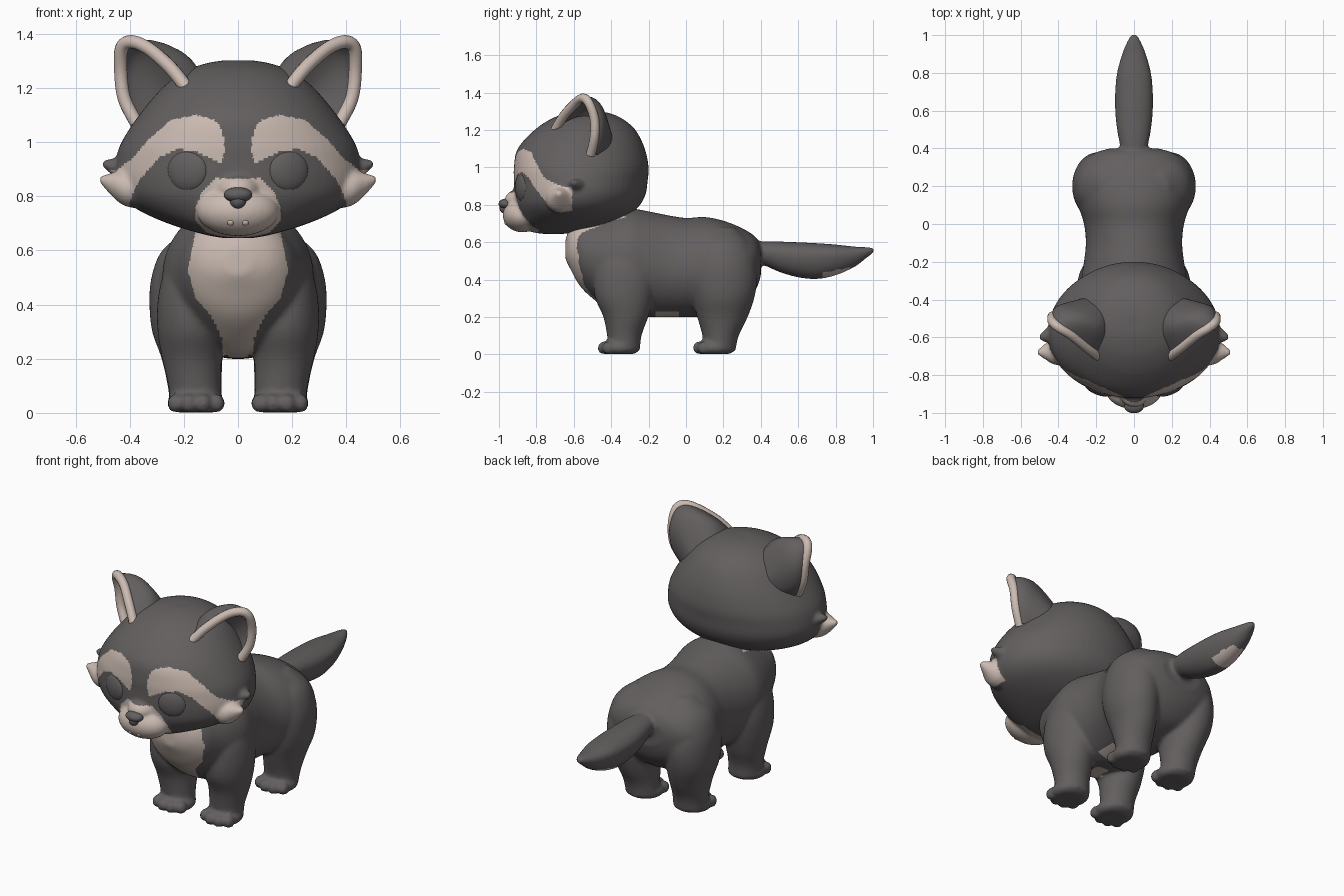
import bpy, bmesh, math
from mathutils import Vector, Matrix

if "Cube" in bpy.data.objects:
    bpy.data.objects.remove(bpy.data.objects["Cube"])


def material(name, rgb):
    m = bpy.data.materials.new(name)
    m.diffuse_color = (*rgb, 1)
    m.use_nodes = True
    m.node_tree.nodes["Principled BSDF"].inputs["Base Color"].default_value = m.diffuse_color
    return m


DARK = material("charcoal fur", (0.125, 0.114, 0.115))
CREAM = material("cream fur", (0.60, 0.50, 0.445))


def spline(pts, steps):
    """Smooth curve through points of any dimension."""
    p = [pts[0]] + list(pts) + [pts[-1]]
    out = []
    for i in range(1, len(p) - 2):
        for s in range(steps):
            t = s / steps
            out.append(tuple(0.5 * (2 * b + (c - a) * t + (2 * a - 5 * b + 4 * c - d) * t * t
                                    + (3 * b - a - 3 * c + d) * t ** 3)
                             for a, b, c, d in zip(*p[i - 1:i + 3])))
    return out + [tuple(pts[-1])]


def loft(bm, stations, axis, n=40, steps=5, flip=1):
    """Oval rings: position on axis, two centre values, width, upper and lower depth."""
    rings = []
    for a, c1, c2, r, up, low in spline(stations, steps):
        ring = []
        for k in range(n):
            t = 2 * math.pi * k / n
            u = c1 + r * math.cos(t)
            v = c2 + (up if math.sin(t) > 0 else low) * math.sin(t)
            co = {"x": (a, u, v), "y": (u, a, v), "z": (u, v, a)}[axis]
            ring.append(bm.verts.new((co[0] * flip, co[1], co[2])))
        rings.append(ring)
    faces = [bm.faces.new((r0[k], r0[(k + 1) % n], r1[(k + 1) % n], r1[k]))
             for r0, r1 in zip(rings, rings[1:]) for k in range(n)]
    faces += [bm.faces.new(rings[0]), bm.faces.new(rings[-1])]
    bmesh.ops.recalc_face_normals(bm, faces=faces)


def ball(bm, centre, radii, turn=0.0):
    m = Matrix.Translation(centre) @ Matrix.Rotation(turn, 4, "Z") @ Matrix.Diagonal((*radii, 1))
    bmesh.ops.create_uvsphere(bm, u_segments=32, v_segments=20, radius=1, matrix=m)


def finish(name, bm, mats):
    me = bpy.data.meshes.new(name)
    bm.to_mesh(me)
    bm.free()
    ob = bpy.data.objects.new(name, me)
    bpy.context.collection.objects.link(ob)
    for m in mats:
        me.materials.append(m)
    for p in me.polygons:
        p.use_smooth = True
    return ob


def bake(ob, mats):
    """Replace the object with a mesh of its modified result."""
    dg = bpy.context.evaluated_depsgraph_get()
    me = bpy.data.meshes.new_from_object(ob.evaluated_get(dg))
    name = ob.name
    bpy.data.objects.remove(ob)
    new = bpy.data.objects.new(name, me)
    bpy.context.collection.objects.link(new)
    me.materials.clear()
    for m in mats:
        me.materials.append(m)
    for p in me.polygons:
        p.use_smooth = True
        p.material_index = 0
    return new


def fuse(ob, voxel, rounds, is_cream):
    """Blend overlapping volumes into one skin, then paint by rule."""
    r = ob.modifiers.new("fuse", "REMESH")
    r.mode = "VOXEL"
    r.voxel_size = voxel
    s = ob.modifiers.new("soften", "SMOOTH")
    s.factor, s.iterations = 0.5, rounds
    ob = bake(ob, [DARK, CREAM])
    for p in ob.data.polygons:
        p.material_index = int(is_cream(p.center, p.normal))


def inside(x, z, poly):
    hit = False
    for (x0, z0), (x1, z1) in zip(poly, poly[1:] + poly[:1]):
        if (z0 > z) != (z1 > z) and x < (x1 - x0) * (z - z0) / (z1 - z0) + x0:
            hit = not hit
    return hit


# Head: skull, muzzle and cheek tufts
bm = bmesh.new()
loft(bm, [(.645, 0, -.70, .05, .05, .07), (.66, 0, -.68, .13, .14, .16),
          (.70, 0, -.63, .26, .24, .25), (.75, 0, -.60, .37, .30, .30),
          (.80, 0, -.59, .43, .345, .325), (.86, 0, -.58, .455, .365, .34),
          (.93, 0, -.58, .452, .375, .34), (1.0, 0, -.58, .43, .38, .34),
          (1.1, 0, -.57, .365, .35, .33), (1.2, 0, -.55, .28, .28, .26),
          (1.26, 0, -.54, .20, .20, .18), (1.29, 0, -.53, .12, .12, .11),
          (1.302, 0, -.53, .05, .05, .05)], "z", n=64)
ball(bm, (0, -.875, .745), (.152, .105, .092))
ball(bm, (0, -.885, .825), (.08, .085, .06))
for s in (-1, 1):
    loft(bm, [(.34, -.66, .82, .09, .08, .07), (.42, -.67, .83, .075, .07, .065),
              (.47, -.675, .85, .042, .035, .045), (.512, -.68, .863, .01, .01, .01)], "x", flip=s)
    loft(bm, [(.38, -.57, .89, .06, .05, .05), (.45, -.585, .905, .045, .035, .035),
              (.50, -.60, .92, .014, .012, .012)], "x", flip=s)
BROW = [(.05, .97), (.055, 1.04), (.09, 1.085), (.16, 1.10), (.25, 1.08), (.33, 1.01),
        (.39, .94), (.45, .895), (.53, .90), (.53, .76), (.40, .74), (.395, .80),
        (.36, .865), (.29, .945), (.22, .975), (.15, .965), (.06, .92)]
MUZZLE = [(-.01, .865), (.08, .865), (.13, .82), (.157, .76), (.157, .71), (.12, .67), (.08, .62), (-.01, .62)]
fuse(finish("head", bm, []), .009, 6,
     lambda c, n: (c.y < -.61 and inside(abs(c.x), c.z, BROW))
     or (c.y < -.79 and inside(abs(c.x), c.z, MUZZLE)))

# Body: trunk, legs, paws and tail
bm = bmesh.new()
loft(bm, [(-.645, 0, .56, .05, .05, .05), (-.62, 0, .56, .13, .12, .10),
          (-.57, 0, .55, .19, .17, .18), (-.5, 0, .53, .225, .20, .23),
          (-.4, 0, .50, .265, .26, .27), (-.3, 0, .50, .28, .28, .29),
          (-.2, 0, .48, .265, .285, .28), (-.1, 0, .46, .255, .285, .26),
          (0, 0, .45, .265, .28, .25), (.1, 0, .46, .295, .275, .26),
          (.2, 0, .47, .315, .245, .25), (.3, 0, .48, .295, .195, .22),
          (.37, 0, .50, .22, .13, .16), (.40, 0, .51, .13, .07, .09)], "y", n=56)
FRONT_LEG = [(.02, .155, -.33, .095, .085), (.1, .16, -.33, .097, .092), (.2, .17, -.322, .11, .12),
             (.3, .175, -.33, .122, .155), (.4, .18, -.33, .118, .165), (.5, .175, -.33, .105, .155),
             (.6, .15, -.32, .09, .12), (.68, .12, -.31, .04, .05)]
HIND_LEG = [(.02, .155, .18, .095, .085), (.1, .16, .185, .10, .097), (.2, .17, .195, .112, .135),
            (.3, .185, .20, .132, .165), (.4, .19, .20, .137, .18), (.5, .183, .20, .137, .17),
            (.6, .16, .20, .12, .14), (.68, .13, .20, .05, .06)]
for s in (-1, 1):
    for leg in (FRONT_LEG, HIND_LEG):
        loft(bm, [(*st, st[4]) for st in leg], "z", flip=s)
        y = leg[0][2]
        ball(bm, (s * .155, y - .025, .035), (.108, .105, .05))
        for dx, dy in ((-.075, -.085), (-.027, -.108), (.027, -.108), (.075, -.085)):
            ball(bm, (s * .155 + dx, y + dy, .035), (.031, .035, .036))
loft(bm, [(.34, 0, .55, .06, .05, .06), (.42, 0, .55, .075, .055, .075), (.5, 0, .54, .09, .064, .10),
          (.6, 0, .53, .10, .07, .118), (.7, 0, .53, .10, .065, .127), (.8, 0, .535, .09, .053, .112),
          (.9, 0, .54, .063, .037, .073), (.97, 0, .552, .035, .022, .033),
          (1.006, 0, .558, .012, .012, .015)], "y")
for v in bm.verts:
    v.co.z = max(v.co.z, .002)
CHEST = [(-.01, .74), (.15, .74), (.16, .65), (.185, .53), (.16, .43), (.10, .36), (.062, .28), (.05, .18), (-.01, .18)]


def body_cream(c, n):
    chest = c.y < -.12 and n.y < -.1 and inside(abs(c.x), c.z, CHEST)
    belly = -.16 < c.y < -.04 and c.z < .228
    tail = .73 < c.y < .88 and c.z < .437 + (c.y - .73) * .2
    return chest or belly or tail


fuse(finish("body", bm, []), .0105, 7, body_cream)

# Eyes
for s, side in ((-1, "left"), (1, "right")):
    bm = bmesh.new()
    ball(bm, (s * .185, -.873, .895), (.08, .033, .078), s * math.radians(20))
    finish(side + "_eye", bm, [DARK])

# Nose and small teeth
bm = bmesh.new()
ball(bm, (0, -.965, .805), (.052, .037, .028))
ball(bm, (0, -.96, .782), (.031, .037, .031))
finish("nose", bm, [DARK])
bm = bmesh.new()
for s in (-1, 1):
    ball(bm, (s * .027, -.957, .705), (.014, .014, .014))
finish("teeth", bm, [CREAM])

# Ears: cupped shell with a thick pale rim
RIM = [(.19, -.70, 1.20), (.25, -.655, 1.275), (.33, -.59, 1.345), (.395, -.55, 1.370),
       (.43, -.52, 1.345), (.433, -.49, 1.26), (.42, -.49, 1.16), (.375, -.51, 1.07)]
MID = [(.15, -.60, 1.25), (.19, -.55, 1.31), (.25, -.51, 1.345), (.31, -.48, 1.35),
       (.37, -.45, 1.31), (.40, -.44, 1.24), (.395, -.45, 1.15), (.37, -.48, 1.07)]
BASE = [(.12, -.56, 1.21), (.14, -.48, 1.22), (.17, -.44, 1.21), (.20, -.42, 1.19),
        (.24, -.40, 1.16), (.26, -.40, 1.12), (.28, -.42, 1.07), (.30, -.47, 1.04)]
for s, side in ((-1, "left"), (1, "right")):
    bm = bmesh.new()
    columns = [spline(col, 6) for col in zip(spline(RIM, 5), spline(MID, 5), spline(BASE, 5))]
    grid = [[bm.verts.new((s * x, y, z)) for x, y, z in col] for col in columns]
    for a, b in zip(grid, grid[1:]):
        for k in range(len(a) - 1):
            quad = (a[k], b[k], b[k + 1], a[k + 1])
            bm.faces.new(quad if s > 0 else quad[::-1])
    shell = finish(side + "_ear", bm, [DARK])
    sol = shell.modifiers.new("thickness", "SOLIDIFY")
    sol.thickness, sol.offset = .016, 0
    bake(shell, [DARK])

    cu = bpy.data.curves.new(side + "_ear_rim", "CURVE")
    cu.dimensions = "3D"
    cu.bevel_depth, cu.bevel_resolution, cu.use_fill_caps = .025, 4, True
    path = spline(RIM, 5)
    sp = cu.splines.new("POLY")
    sp.points.add(len(path) - 1)
    for pt, (x, y, z) in zip(sp.points, path):
        pt.co = (s * x, y, z, 1)
    rim = bpy.data.objects.new(side + "_ear_rim", cu)
    bpy.context.collection.objects.link(rim)
    bake(rim, [CREAM])
